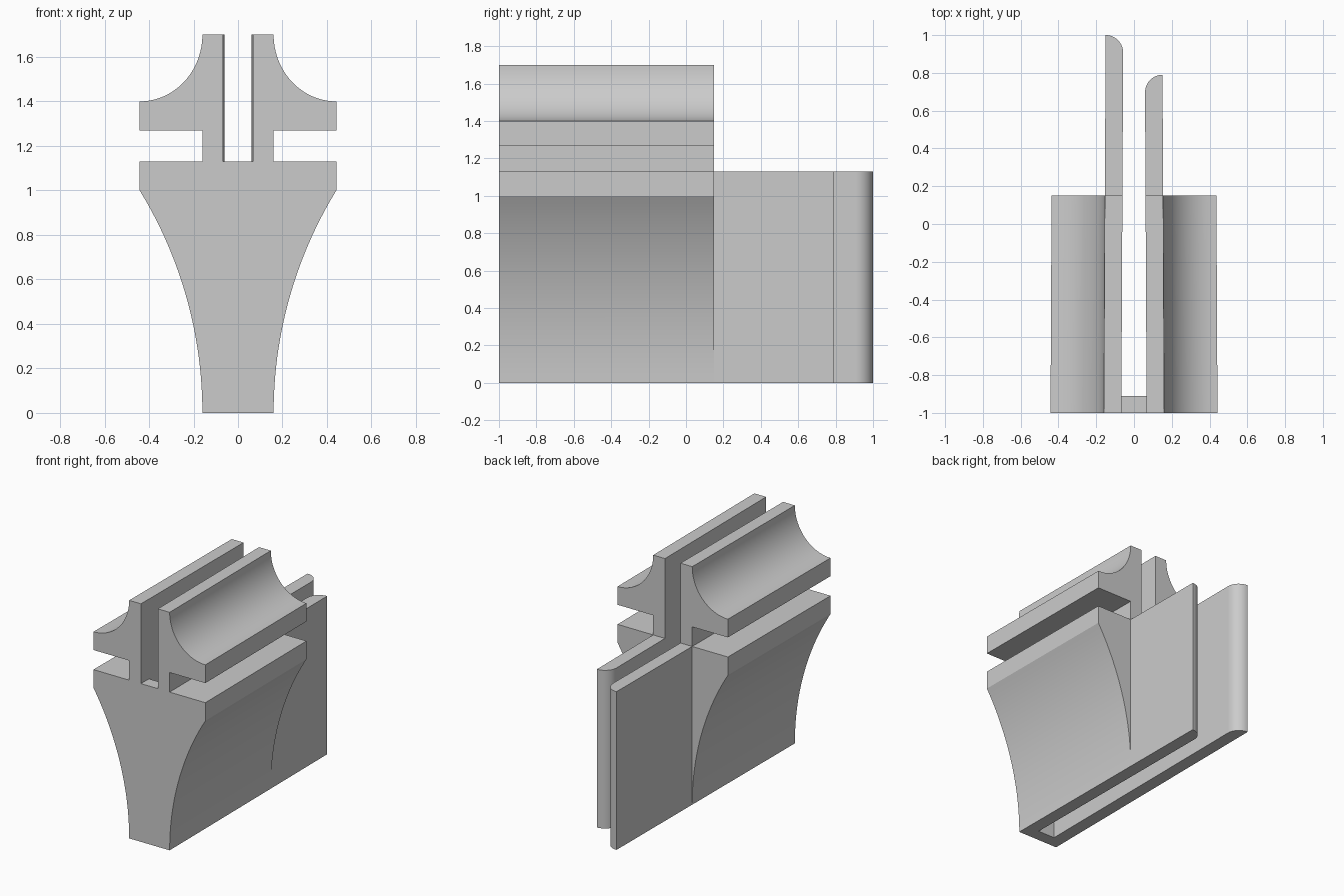
import bpy, bmesh, math
from mathutils import Vector

cube = bpy.data.objects.get("Cube")
if cube:
    bpy.data.objects.remove(cube, do_unlink=True)

grey = bpy.data.materials.new("light_grey")
grey.use_nodes = True
colour = (0.6, 0.6, 0.6, 1)
grey.diffuse_color = colour
grey.node_tree.nodes["Principled BSDF"].inputs["Base Color"].default_value = colour

INNER, OUTER, WING = 0.067, 0.16, 0.442
FRONT, BACK, SHELF, TOP = -1.0, 0.15, 1.13, 1.7
TOE_IN = 0.005


def prism(name, outline, offset):
    """Extrude a closed outline of 3D points; both sides lean in slightly to the back."""
    bm = bmesh.new()
    face = bm.faces.new([bm.verts.new(p) for p in outline])
    new = bmesh.ops.extrude_face_region(bm, geom=[face])["geom"]
    bmesh.ops.translate(bm, vec=Vector(offset),
                        verts=[v for v in new if isinstance(v, bmesh.types.BMVert)])
    for v in bm.verts:
        v.co.x -= math.copysign(TOE_IN, v.co.x) * (v.co.y - FRONT)
    bmesh.ops.recalc_face_normals(bm, faces=bm.faces)
    mesh = bpy.data.meshes.new(name)
    bm.to_mesh(mesh)
    bm.free()
    mesh.materials.append(grey)
    obj = bpy.data.objects.new(name, mesh)
    bpy.context.collection.objects.link(obj)
    bpy.ops.object.select_all(action='DESELECT')
    obj.select_set(True)
    bpy.context.view_layer.objects.active = obj
    bpy.ops.object.shade_smooth_by_angle(angle=math.radians(25))
    return obj


# Half cross-section: flared base, side groove, hollow-curved upper rail
flare = WING - OUTER
radius = (1 + flare ** 2) / (2 * flare)
section = [(INNER, 0)]
for i in range(25):
    z = i / 24
    section.append((OUTER + radius - math.sqrt(radius ** 2 - z * z), z))
section += [(WING, SHELF), (OUTER, SHELF), (OUTER, 1.27), (WING, 1.27)]
for i in range(25):
    a = math.pi / 2 * i / 24
    section.append((WING - flare * math.sin(a), TOP - 0.3 * math.cos(a)))
section.append((INNER, TOP))

# Each side has a body half and a tongue with a rounded inner corner
for side, s, end in (("left", 1, 0.79), ("right", -1, 1.0)):
    prism(side + "_body", [(s * x, FRONT, z) for x, z in section], (0, BACK - FRONT, 0))
    r = OUTER - INNER
    plan = [(OUTER, BACK), (OUTER, end)]
    for i in range(1, 13):
        a = math.pi / 2 * i / 12
        plan.append((OUTER - r * math.sin(a), end - r + r * math.cos(a)))
    plan.append((INNER, BACK))
    prism(side + "_tongue", [(s * x, y, 0) for x, y in plan], (0, 0, SHELF))

# Front wall closing the slot below the shelf
prism("front_web", [(-INNER, FRONT, 0), (INNER, FRONT, 0),
                    (INNER, FRONT, SHELF), (-INNER, FRONT, SHELF)], (0, 0.09, 0))
